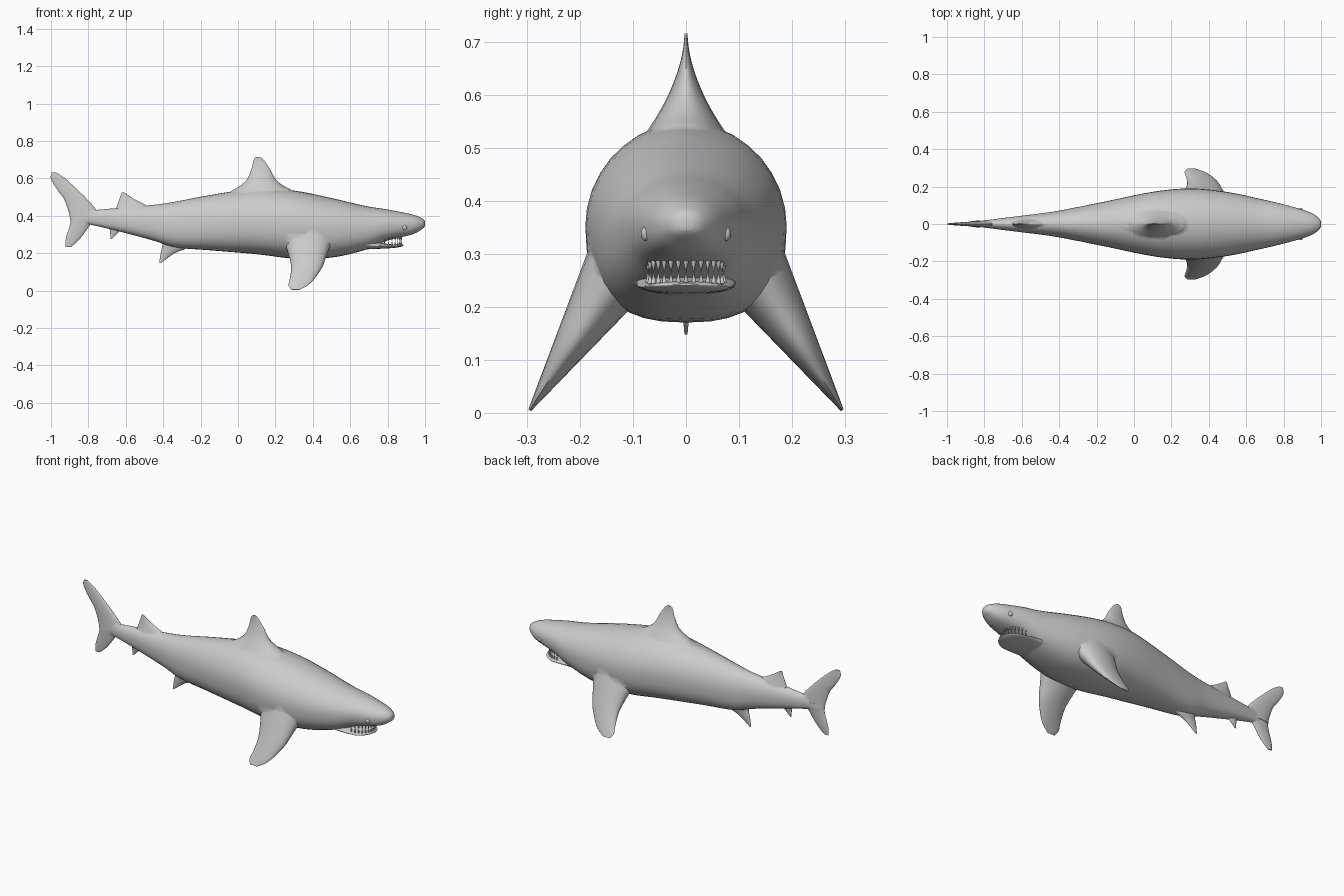
import bpy, bmesh
from math import sin, cos, pi, radians, copysign
from mathutils import Vector, Matrix

if "Cube" in bpy.data.objects:
    bpy.data.objects.remove(bpy.data.objects["Cube"])


def smooth_rows(rows, steps=4):
    """Catmull-Rom interpolation between section rows."""
    out = []
    for i in range(len(rows) - 1):
        p0, p1 = rows[max(i - 1, 0)], rows[i]
        p2, p3 = rows[i + 1], rows[min(i + 2, len(rows) - 1)]
        for k in range(steps):
            t = k / steps
            out.append([b + 0.5 * t * (c - a + t * (2 * a - 5 * b + 4 * c - d
                                                    + t * (3 * (b - c) + d - a)))
                        for a, b, c, d in zip(p0, p1, p2, p3)])
    return out + [list(rows[-1])]


def finish(name, bm):
    bmesh.ops.recalc_face_normals(bm, faces=bm.faces)
    me = bpy.data.meshes.new(name)
    bm.to_mesh(me)
    bm.free()
    ob = bpy.data.objects.new(name, me)
    bpy.context.collection.objects.link(ob)
    return ob


def loft(name, rings):
    bm = bmesh.new()
    loops = [[bm.verts.new(p) for p in r] for r in rings]
    n = len(loops[0])
    for a, b in zip(loops, loops[1:]):
        for i in range(n):
            bm.faces.new((a[i], a[(i + 1) % n], b[(i + 1) % n], b[i]))
    bm.faces.new(loops[0])
    bm.faces.new(loops[-1])
    return finish(name, bm)


def trunk(name, rows, flat=2.0, n=36):
    """Loft along x; row = x, bottom z, top z, half width. Belly squared by flat."""
    rings = []
    for x, zb, zt, w in smooth_rows(rows):
        mid, h, ring = (zb + zt) / 2, (zt - zb) / 2, []
        for i in range(n):
            c, s = cos(2 * pi * i / n), sin(2 * pi * i / n)
            e = 2 / flat if s < 0 else 1
            ring.append((x, w * copysign(abs(c) ** e, c), mid + h * copysign(abs(s) ** e, s)))
        rings.append(ring)
    return loft(name, rings)


def fin(name, rows, thick, power=1.0, y=(0, 0), normal=(0, 1, 0), n=20):
    """Row = rear x, front x, z from root to tip; thickness tapers towards the tip."""
    nv, rings, z0, z1 = Vector(normal).normalized(), [], rows[0][2], rows[-1][2]
    for x0, x1, z in smooth_rows(rows):
        u = min(max((z - z0) / (z1 - z0), 0), 1)
        t = thick * (1 - u) ** power + .003
        centre = Vector(((x0 + x1) / 2, y[0] + (y[1] - y[0]) * u, z))
        rings.append([centre + Vector(((x1 - x0) / 2 * cos(a), 0, 0)) + nv * t * sin(a)
                      for a in (2 * pi * i / n for i in range(n))])
    return loft(name, rings)


# body
body = trunk("body", [
    (1, .345, .37, .012), (.985, .33, .386, .036), (.93, .3, .408, .067),
    (.8, .268, .434, .105), (.68, .218, .453, .133), (.5, .177, .495, .171),
    (.3, .172, .535, .19), (.1, .195, .547, .172), (-.15, .216, .511, .121),
    (-.34, .232, .475, .083), (-.46, .27, .458, .062), (-.7, .333, .437, .032),
    (-.87, .37, .42, .01)], flat=2.5)

# lower jaw
jaw = trunk("lower_jaw", [(.66, .22, .275, .095), (.8, .226, .25, .088),
                          (.86, .232, .249, .058), (.886, .24, .245, .015)])

# main dorsal fin with flared root
dorsal = fin("dorsal_fin", [(-.1, .34, .48), (-.03, .29, .535), (.01, .245, .56),
                            (.048, .202, .595), (.073, .168, .655), (.085, .135, .702),
                            (.097, .115, .716)], .11, 1.8)

# small rear fins
rear = fin("rear_dorsal_fin", [(-.66, -.45, .41), (-.647, -.49, .455),
                               (-.634, -.555, .49), (-.621, -.61, .526)], .035, 1.5)
belly = fin("belly_fin", [(-.4, -.24, .28), (-.407, -.27, .23),
                          (-.414, -.34, .2), (-.421, -.411, .148)], .03, 1.5)
anal = fin("anal_fin", [(-.69, -.59, .36), (-.685, -.63, .32), (-.68, -.674, .276)], .02, 1.5)

# tail lobes
tail_top = fin("tail_upper_lobe", [(-.897, -.77, .38), (-.905, -.75, .42), (-.93, -.808, .49),
                                   (-.96, -.848, .53), (-1, -.92, .597), (-.996, -.97, .631)], .015, .8)
tail_low = fin("tail_lower_lobe", [(-.9, -.75, .405), (-.897, -.785, .36),
                                   (-.92, -.843, .28), (-.922, -.893, .233)], .014, .8)
parts = [jaw, dorsal, rear, belly, anal, tail_top, tail_low]

# pectoral fins
for s in (-1, 1):
    parts.append(fin("pectoral_fin", [(.24, .51, .28), (.268, .478, .2), (.284, .452, .128),
                                      (.277, .41, .065), (.27, .375, .03), (.285, .33, .005)],
                     .068, y=(s * .12, s * .295), normal=(0, .86 * s, .5)))

# fuse the fins and jaw into the body
bpy.context.view_layer.objects.active = body
for p in parts:
    mod = body.modifiers.new("fuse", 'BOOLEAN')
    mod.operation, mod.solver, mod.object = 'UNION', 'EXACT', p
    bpy.ops.object.modifier_apply(modifier=mod.name)
    bpy.data.objects.remove(p)


# teeth in two arched rows
def teeth(name, count, base, flip):
    bm = bmesh.new()
    for i in range(count):
        a = radians(-80 + 160 * i / (count - 1))
        m = Matrix.Translation((.765 + .108 * cos(a), .073 * sin(a), base))
        bmesh.ops.create_cone(bm, cap_ends=True, segments=8, radius1=.0055, radius2=.0008,
                              depth=.022, matrix=m @ Matrix.Rotation(flip, 4, 'X'))
    return finish(name, bm)


teeth("upper_teeth", 15, .277, pi)
teeth("lower_teeth", 15, .254, 0)

# eyes
for s in (-1, 1):
    bm = bmesh.new()
    bmesh.ops.create_uvsphere(bm, u_segments=16, v_segments=10, radius=1,
                              matrix=Matrix.Translation((.89, s * .076, .338))
                              @ Matrix.Diagonal((.013, .009, .014, 1)))
    finish("eye", bm)

for ob in bpy.data.objects:
    ob.select_set(True)
bpy.context.view_layer.objects.active = body
bpy.ops.object.shade_smooth_by_angle(angle=radians(50))
